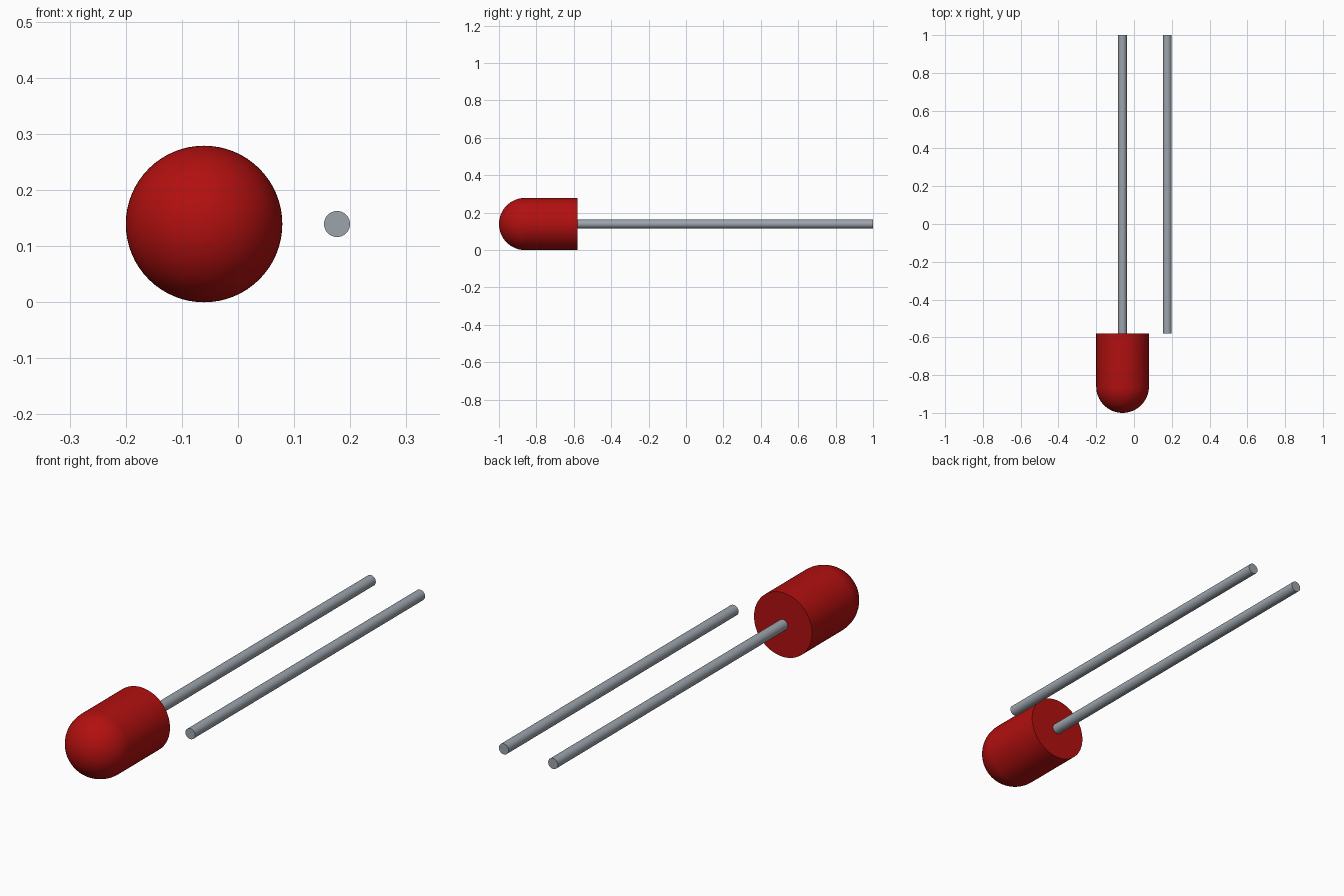
import bpy
import math
from mathutils import Matrix

cube = bpy.data.objects.get("Cube")
if cube:
    bpy.data.objects.remove(cube, do_unlink=True)

R = 0.1395          # body radius
LEAD_R = 0.0232     # wire radius
BASE_Y = -0.58      # flat rear of the body
SEGMENTS = 64


def material(name, rgb):
    mat = bpy.data.materials.new(name)
    mat.use_nodes = True
    color = (*rgb, 1.0)
    mat.diffuse_color = color
    mat.node_tree.nodes["Principled BSDF"].inputs["Base Color"].default_value = color
    return mat


def lathe(name, profile, x, z, mat, segments):
    """Revolve (radius, y) points around a line parallel to y; zero radius makes a pole."""
    verts, rings, faces = [], [], []
    for r, y in profile:
        count = 1 if r < 1e-6 else segments
        rings.append(range(len(verts), len(verts) + count))
        for i in range(count):
            a = math.tau * i / segments
            verts.append((r * math.cos(a), y, r * math.sin(a)))
    for a, b in zip(rings, rings[1:]):
        for i in range(segments):
            j = (i + 1) % segments
            if len(a) == 1:
                faces.append((a[0], b[i], b[j]))
            else:
                faces.append((a[j], a[i], b[i], b[j]))
    # Flat caps on open ends
    if len(rings[0]) > 1:
        faces.append(tuple(rings[0]))
    if len(rings[-1]) > 1:
        faces.append(tuple(reversed(rings[-1])))
    mesh = bpy.data.meshes.new(name)
    mesh.from_pydata(verts, [], faces)
    mesh.transform(Matrix.Translation((x, 0, z)))
    mesh.update()
    mesh.materials.append(mat)
    obj = bpy.data.objects.new(name, mesh)
    bpy.context.collection.objects.link(obj)
    bpy.ops.object.select_all(action="DESELECT")
    obj.select_set(True)
    bpy.context.view_layer.objects.active = obj
    bpy.ops.object.shade_smooth_by_angle(angle=math.radians(40))
    return obj


red = material("red plastic", (0.445, 0.005, 0.005))
grey = material("grey metal", (0.33, 0.37, 0.41))

# Bulb body: hemispherical nose at the front, straight barrel behind it
STEPS = 16
dome = [(R * math.sin(t), -1 + R - R * math.cos(t))
        for t in (math.pi / 2 * i / STEPS for i in range(STEPS + 1))]
lathe("bulb_body", dome + [(R, BASE_Y)], -0.0605, R, red, SEGMENTS)

# Two parallel wire leads; the outer one stands clear of the body
for name, x in (("center_lead", -0.0605), ("outer_lead", 0.1765)):
    lathe(name, [(LEAD_R, BASE_Y), (LEAD_R, 1.0)], x, R, grey, 32)
